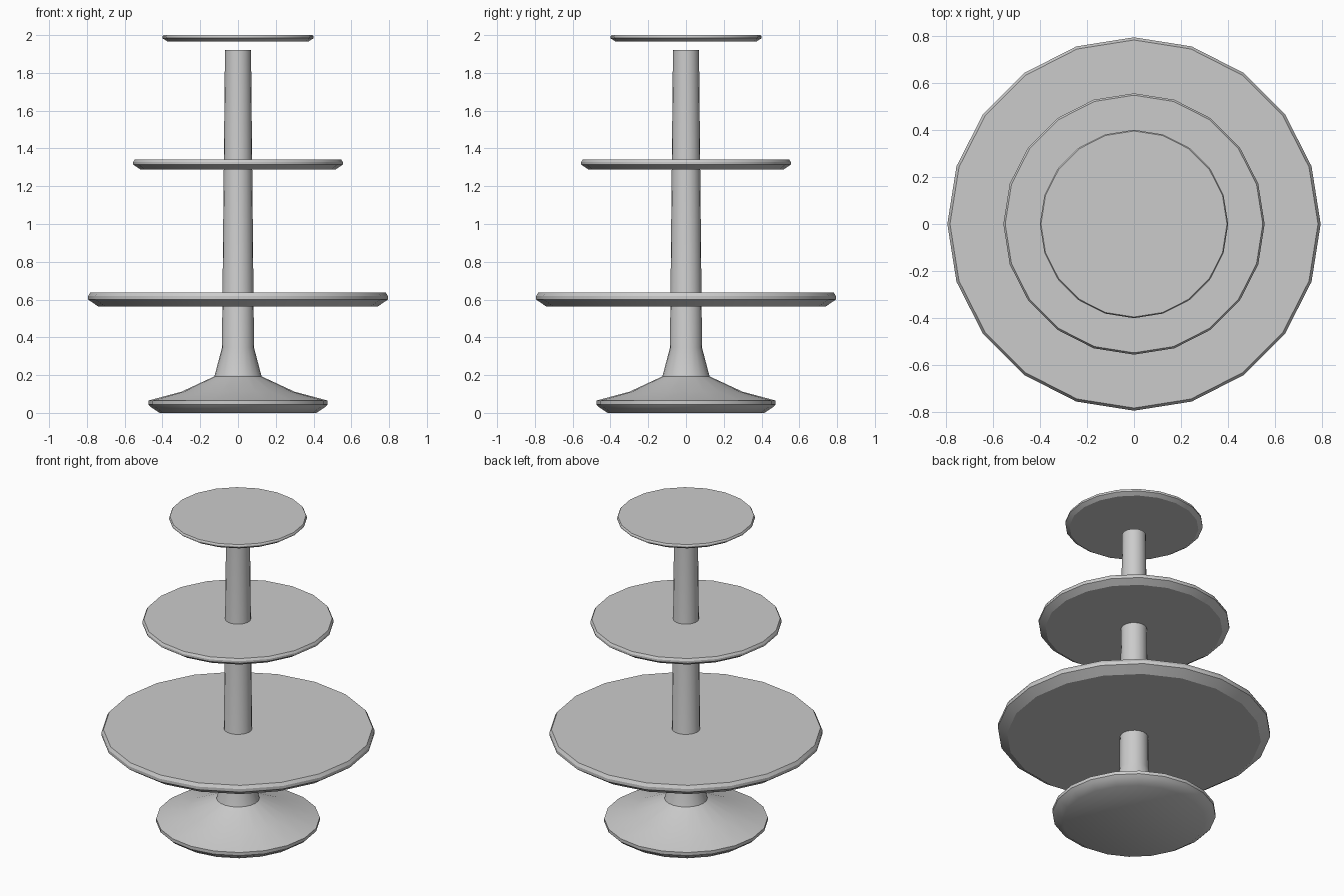
import bpy, bmesh, math

if "Cube" in bpy.data.objects:
    bpy.data.objects.remove(bpy.data.objects["Cube"])

SIDES = 20

def lathe(name, profile):
    """Closed solid of revolution from (radius, z) points listed bottom to top."""
    bm = bmesh.new()
    rings = []
    for r, z in profile:
        rings.append([bm.verts.new((r * math.cos(2 * math.pi * i / SIDES),
                                    r * math.sin(2 * math.pi * i / SIDES), z))
                      for i in range(SIDES)])
    for a, b in zip(rings, rings[1:]):
        for i in range(SIDES):
            j = (i + 1) % SIDES
            bm.faces.new((a[i], a[j], b[j], b[i]))
    bm.faces.new(rings[0][::-1])
    bm.faces.new(rings[-1])
    mesh = bpy.data.meshes.new(name)
    bm.to_mesh(mesh)
    bm.free()
    obj = bpy.data.objects.new(name, mesh)
    bpy.context.collection.objects.link(obj)
    bpy.ops.object.select_all(action='DESELECT')
    obj.select_set(True)
    bpy.context.view_layer.objects.active = obj
    bpy.ops.object.shade_smooth_by_angle(angle=math.radians(30))
    return obj

# Flared foot and tapering central pole
lathe("foot_and_pole", [(0.415, 0.005), (0.46, 0.03), (0.475, 0.045), (0.475, 0.065),
                        (0.30, 0.112), (0.125, 0.193), (0.085, 0.345), (0.069, 1.92)])
bpy.context.object.data.vertices.foreach_get  # mesh is final
for v in bpy.context.object.data.vertices[:SIDES]:
    v.co.z = 0.0

# Three round plates: outer radius, bottom radius, bottom z, top z
for name, r, r_low, z0, z1 in [("lower_plate", 0.793, 0.738, 0.562, 0.638),
                               ("middle_plate", 0.555, 0.515, 1.288, 1.341),
                               ("upper_plate", 0.40, 0.375, 1.967, 2.0)]:
    h = z1 - z0
    lathe(name, [(r_low, z0), (r, z0 + 0.5 * h), (r, z0 + 0.75 * h),
                 (r - 0.15 * h, z1)])
